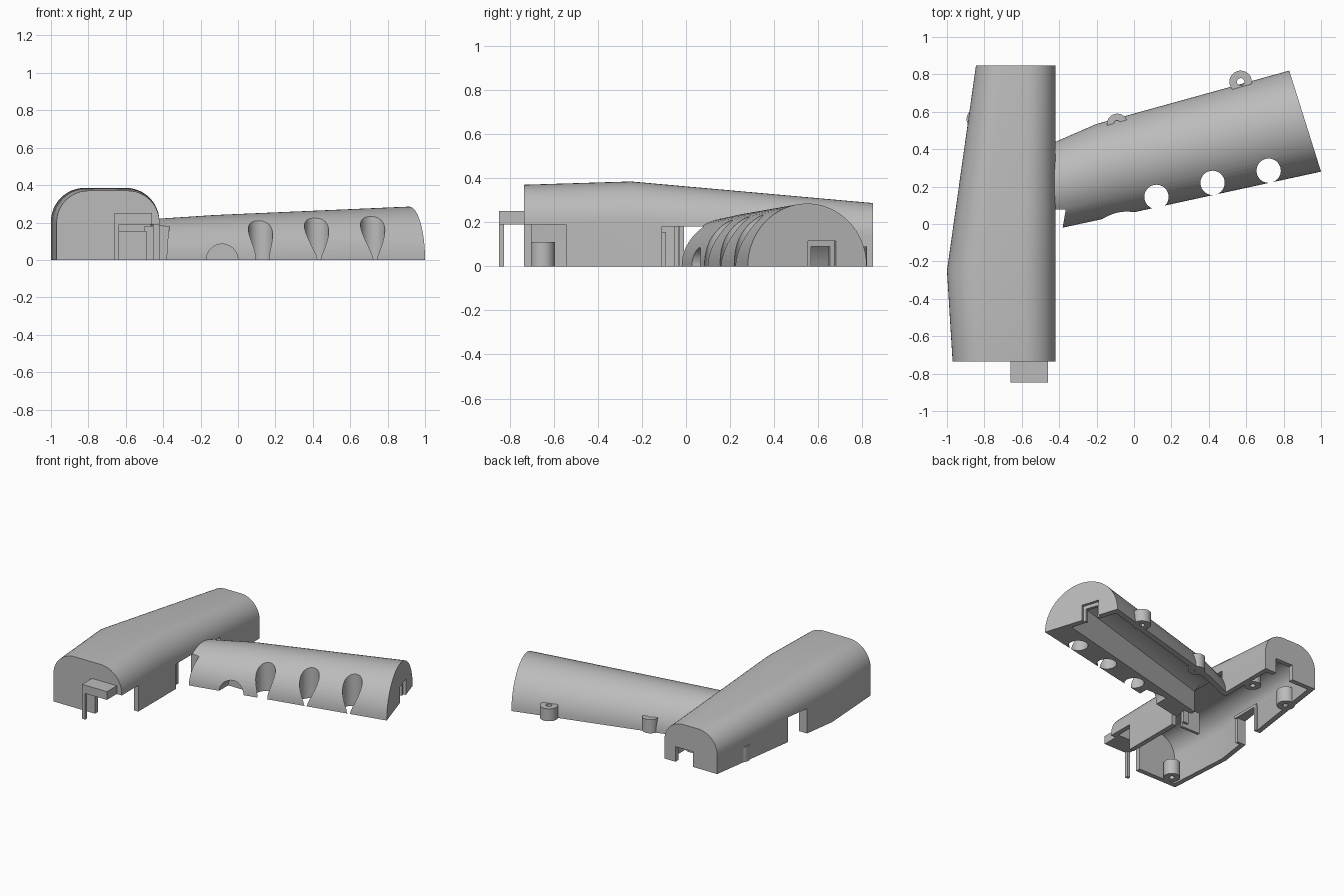
import bpy, bmesh, math
from mathutils import Vector

cube = bpy.data.objects.get("Cube")
if cube:
    bpy.data.objects.remove(cube)

grey = bpy.data.materials.new("plain grey")
grey.use_nodes = True
grey.diffuse_color = (0.5, 0.5, 0.5, 1)
grey.node_tree.nodes["Principled BSDF"].inputs["Base Color"].default_value = (0.5, 0.5, 0.5, 1)


def finish(bm, name):
    bmesh.ops.recalc_face_normals(bm, faces=bm.faces)
    mesh = bpy.data.meshes.new(name)
    bm.to_mesh(mesh)
    bm.free()
    obj = bpy.data.objects.new(name, mesh)
    bpy.context.collection.objects.link(obj)
    mesh.materials.append(grey)
    return obj


def loft(name, rings):
    bm = bmesh.new()
    rows = [[bm.verts.new(p) for p in ring] for ring in rings]
    n = len(rows[0])
    for a, b in zip(rows, rows[1:]):
        for i in range(n):
            j = (i + 1) % n
            bm.faces.new((a[i], a[j], b[j], b[i]))
    bm.faces.new(rows[0])
    bm.faces.new(rows[-1])
    return finish(bm, name)


def prism(name, outline, z0, z1):
    return loft(name, [[(x, y, z) for x, y in outline] for z in (z0, z1)])


def box(name, x0, x1, y0, y1, z0, z1):
    return prism(name, [(x0, y0), (x1, y0), (x1, y1), (x0, y1)], z0, z1)


def cylinder(name, x, y, r, z0, z1, n=40):
    turn = [2 * math.pi * i / n for i in range(n)]
    return prism(name, [(x + r * math.cos(a), y + r * math.sin(a)) for a in turn], z0, z1)


def cut(obj, *cutters):
    for c in cutters:
        mod = obj.modifiers.new("cut", 'BOOLEAN')
        mod.operation = 'DIFFERENCE'
        mod.solver = 'EXACT'
        mod.object = c
        bpy.context.view_layer.objects.active = obj
        bpy.ops.object.modifier_apply(modifier=mod.name)
        bpy.data.objects.remove(c)
    return obj


def screw_post(name, x, y, r, h):
    return cut(cylinder(name, x, y, r, 0, h), cylinder("bore", x, y, r * 0.33, -0.1, h + 0.1))


# Main housing: rounded sections running front to back
def body_ring(y, left, height, radius, wall=0.0):
    x0, x1, h, r = left + wall, -0.42 - wall, height - wall, radius - wall
    pts = [(x0, -0.05 if wall else 0)]
    for cx, start in ((x0 + r, math.pi), (x1 - r, math.pi / 2)):
        for i in range(13):
            a = start - i * math.pi / 24
            pts.append((cx + r * math.cos(a), h - r + r * math.sin(a)))
    pts.append((x1, pts[0][1]))
    return [(x, y, z) for x, z in pts]


WALL = 0.035
stations = [(-0.735, -0.97, 0.37, 0.17), (-0.25, -1.0, 0.385, 0.18), (0.848, -0.845, 0.287, 0.15)]
body = loft("housing", [body_ring(*s) for s in stations])
inner = [body_ring(y + WALL * e, l, h, r, WALL) for (y, l, h, r), e in zip(stations, (1, 0, -1))]
cut(body,
    loft("housing_cavity", inner),
    box("latch_opening", -0.635, -0.40, -0.80, -0.545, -0.1, 0.19),
    box("grip_opening", -0.50, -0.40, -0.11, 0.40, -0.1, 0.18),
    box("side_notch", -1.1, -0.88, -0.01, 0.17, -0.1, 0.18),
    box("rear_notch", -0.65, -0.51, 0.75, 0.9, -0.1, 0.11))


# Grip: half-ellipse sections between its two edges
def grip_ring(back, front, height, wall=0.0):
    b, f = Vector(back), Vector(front)
    mid, half = (b + f) / 2, (b - f) / 2
    half *= 1 - wall / half.length
    pts = []
    for i in range(33):
        a = math.pi * i / 32
        p = mid + half * math.cos(a)
        pts.append((p.x, p.y, (height - wall) * math.sin(a)))
    if wall:
        pts = [(*pts[0][:2], -0.05)] + pts + [(*pts[-1][:2], -0.05)]
    return pts


RIM = 0.04
grip = loft("grip", [grip_ring((-0.43, 0.435), (-0.43, -0.03), 0.22),
                     grip_ring((-0.20, 0.535), (-0.05, 0.052), 0.24),
                     grip_ring((0.83, 0.82), (1.0, 0.28), 0.285)])
cavity = loft("grip_cavity", [grip_ring((-0.47, 0.42), (-0.47, -0.04), 0.217, RIM),
                              grip_ring((-0.20, 0.535), (-0.05, 0.052), 0.24, RIM),
                              grip_ring((0.79, 0.81), (0.96, 0.268), 0.284, RIM)])

# Solid strip along the finger edge, with the finger recesses bored through it
cut(cavity, prism("finger_strip", [(-0.5, -0.2), (1.1, 0.2), (1.06, 0.48), (-0.5, 0.09)], -0.2, 0.4))
fingers = [(0.12, 0.145), (0.42, 0.22), (0.72, 0.285)]
cut(grip, cavity, *[cylinder("finger_recess", x, y, 0.065, -0.2, 0.4) for x, y in fingers])

# Trigger hole and inner corner
trigger = [[(-0.085 + 0.085 * math.cos(math.pi * i / 16), y, 0.085 * math.sin(math.pi * i / 16))
            for i in range(32)] for y in (-0.1, 0.13)]
cut(grip,
    loft("trigger_hole", trigger),
    prism("corner_relief", [(-0.5, -0.1), (-0.395, -0.1), (-0.365, 0.077), (-0.5, 0.077)], -0.1, 0.4))

# Stepped cable notch in the grip end
along, across = Vector((0.954, 0.30)), Vector((-0.30, 0.954))
centre = Vector((0.894, 0.617))
for half, depth, top in ((0.066, 0.02, 0.115), (0.045, 0.10, 0.09)):
    corners = [centre + along * a + across * b
               for a, b in ((-depth, -half), (0.1, -half), (0.1, half), (-depth, half))]
    cut(grip, prism("cable_notch", corners, -0.1, top))

# Screw posts
parts = [body, grip,
         screw_post("housing_front_post", -0.87, -0.65, 0.055, 0.11),
         screw_post("housing_rear_post", -0.835, 0.56, 0.06, 0.11),
         screw_post("housing_side_post", -0.50, 0.62, 0.055, 0.11),
         screw_post("grip_outer_post", 0.57, 0.76, 0.06, 0.09),
         screw_post("grip_inner_post", -0.09, 0.535, 0.055, 0.10)]

# Latch at the front
parts += [box("latch_plate", -0.66, -0.46, -0.848, -0.70, 0.19, 0.25),
          box("latch_leg", -0.66, -0.635, -0.848, -0.825, 0, 0.19)]

# Guides inside the housing: a cross plate by the grip and a frame round the side notch
parts += [box("guide_plate", -0.64, -0.49, -0.11, -0.09, 0, 0.155),
          box("guide_rib", -0.50, -0.455, -0.055, -0.035, 0, 0.18),
          box("frame_front_leg", -0.96, -0.90, -0.03, -0.01, 0, 0.18),
          box("frame_rear_leg", -0.93, -0.89, 0.17, 0.19, 0, 0.18),
          box("frame_top", -0.93, -0.89, -0.03, 0.19, 0.18, 0.20)]

# Smooth curved surfaces, keep hard edges
bpy.ops.object.select_all(action='DESELECT')
for p in parts:
    p.select_set(True)
bpy.context.view_layer.objects.active = body
bpy.ops.object.shade_smooth_by_angle(angle=math.radians(30))
